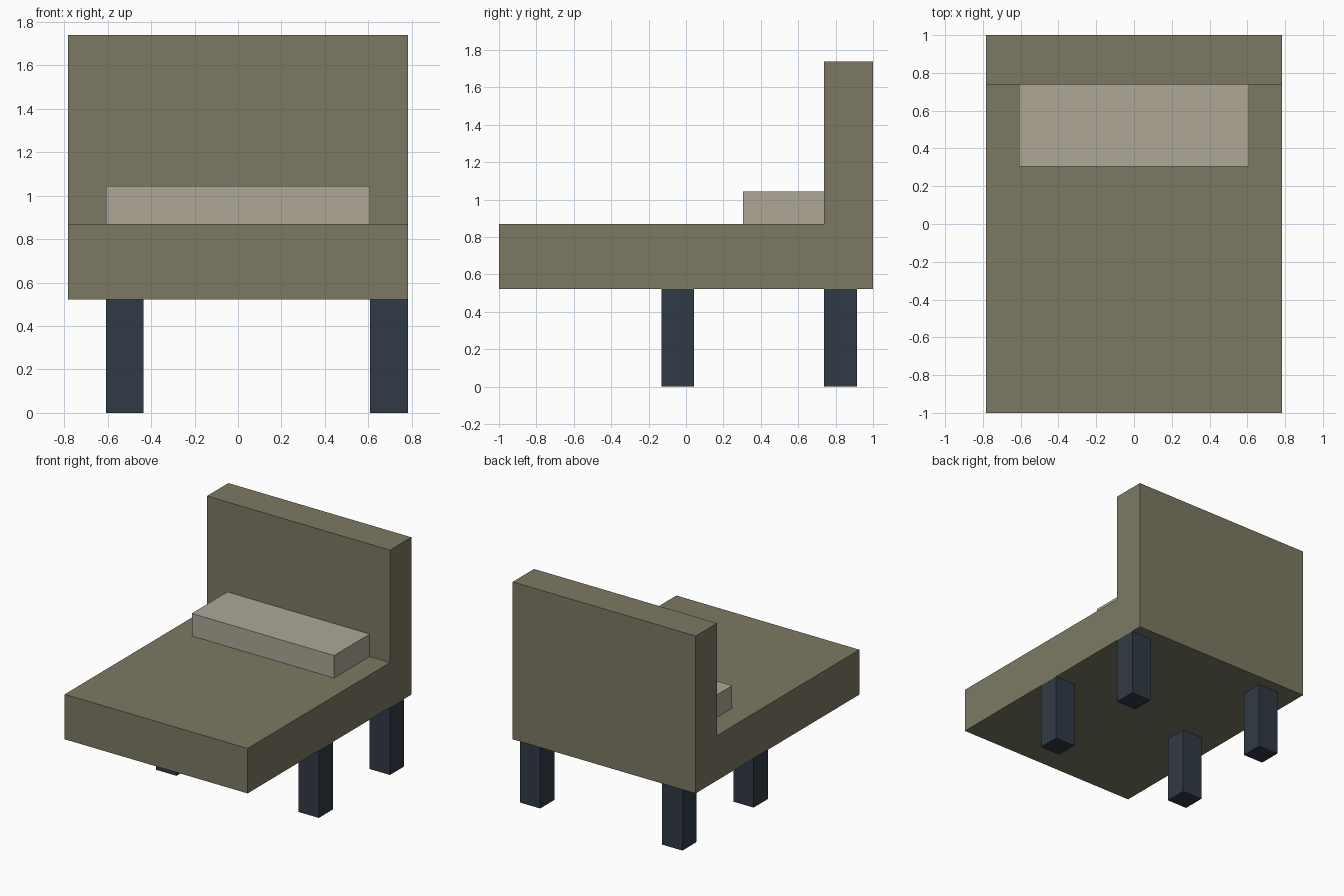
import bpy, bmesh

if "Cube" in bpy.data.objects:
    bpy.data.objects.remove(bpy.data.objects["Cube"])

U = 2 / 23  # the model sits on a regular module


def material(name, rgb):
    m = bpy.data.materials.new(name)
    m.diffuse_color = (*rgb, 1)
    m.use_nodes = True
    m.node_tree.nodes["Principled BSDF"].inputs["Base Color"].default_value = m.diffuse_color
    return m


def extrude_profile(name, yz, x0, x1, mat):
    """Side profile (y, z) extruded along x; all values in modules."""
    bm = bmesh.new()
    face = bm.faces.new([bm.verts.new((x0 * U, y * U, z * U)) for y, z in yz])
    out = bmesh.ops.extrude_face_region(bm, geom=[face])
    moved = [g for g in out["geom"] if isinstance(g, bmesh.types.BMVert)]
    bmesh.ops.translate(bm, verts=moved, vec=((x1 - x0) * U, 0, 0))
    bmesh.ops.recalc_face_normals(bm, faces=bm.faces)
    mesh = bpy.data.meshes.new(name)
    bm.to_mesh(mesh)
    bm.free()
    mesh.materials.append(mat)
    obj = bpy.data.objects.new(name, mesh)
    bpy.context.collection.objects.link(obj)
    return obj


def box(name, x, y, z, mat):
    profile = [(y[0], z[0]), (y[1], z[0]), (y[1], z[1]), (y[0], z[1])]
    return extrude_profile(name, profile, x[0], x[1], mat)


fabric = material("olive_fabric", (0.202, 0.191, 0.125))
cushion = material("light_cushion", (0.418, 0.386, 0.305))
dark = material("dark_leg", (0.030, 0.042, 0.058))

# Seat and backrest in one L-shaped body
extrude_profile("seat_and_back",
                [(-11.5, 6), (11.5, 6), (11.5, 20), (8.5, 20), (8.5, 10), (-11.5, 10)],
                -9, 9, fabric)

# Cushion against the backrest
box("pillow", (-7, 7), (3.5, 8.5), (10, 12), cushion)

# Four square legs
for side, x in (("left", -7), ("right", 7)):
    for end, y in (("front", -1.5), ("back", 8.5)):
        box(f"{end}_{side}_leg", (x, x + 2), (y, y + 2), (0, 6), dark)
